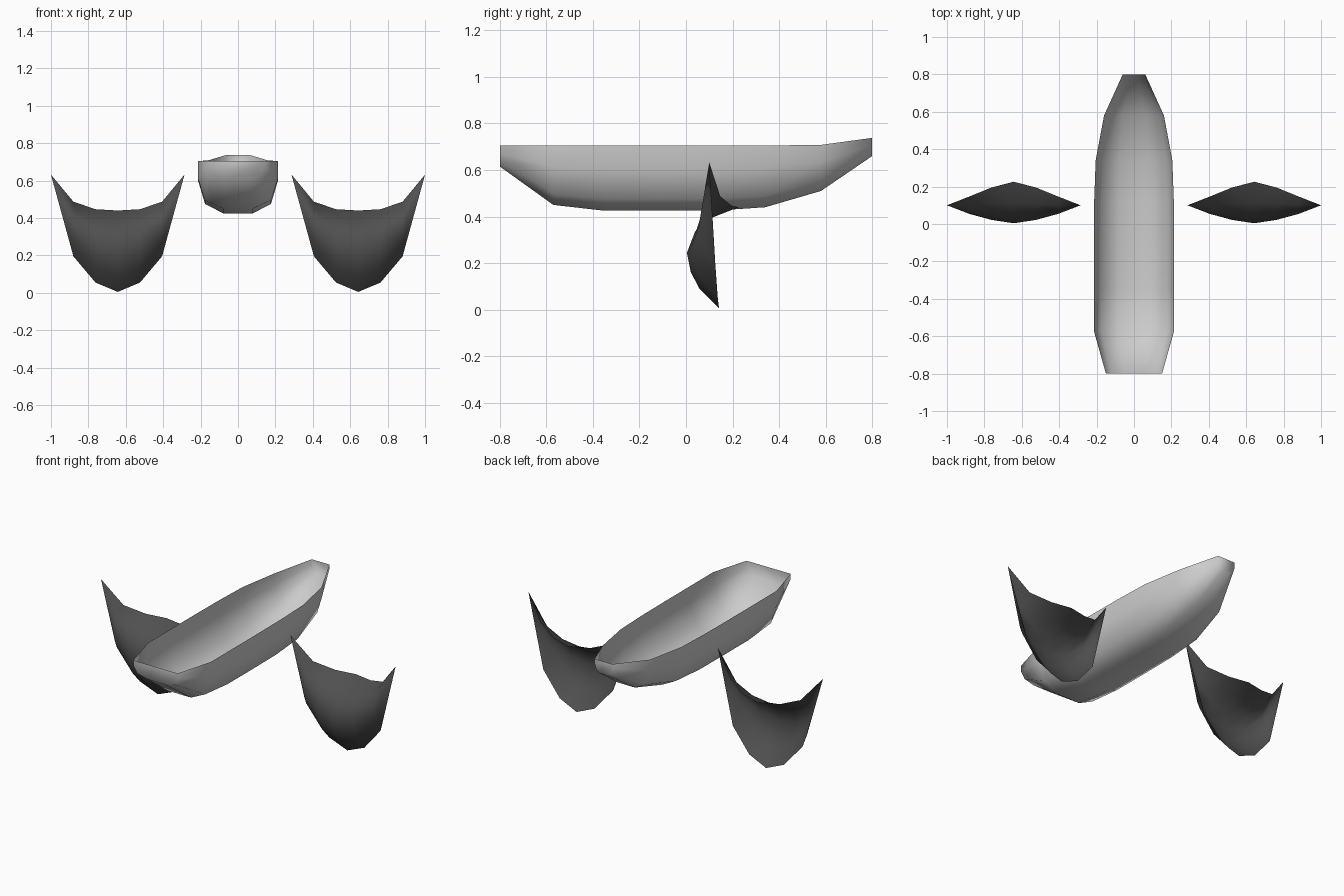
import bpy, bmesh

if "Cube" in bpy.data.objects:
    bpy.data.objects.remove(bpy.data.objects["Cube"])


def material(name, v):
    m = bpy.data.materials.new(name)
    m.diffuse_color = (v, v, v, 1)
    m.use_nodes = True
    m.node_tree.nodes["Principled BSDF"].inputs["Base Color"].default_value = m.diffuse_color
    return m


def loft(name, rows, mat, caps=False):
    """Skin a list of equal-length point rows into one smooth open shell."""
    bm = bmesh.new()
    vs = [[bm.verts.new(p) for p in row] for row in rows]
    for a, b in zip(vs, vs[1:]):
        for i in range(len(a) - 1):
            bm.faces.new((a[i], b[i], b[i + 1], a[i + 1]))
    if caps:
        bm.faces.new(vs[0])
        bm.faces.new(vs[-1][::-1])
    bmesh.ops.remove_doubles(bm, verts=bm.verts, dist=0.0005)
    if caps:
        bmesh.ops.recalc_face_normals(bm, faces=bm.faces)
    for f in bm.faces:
        f.smooth = True
    me = bpy.data.meshes.new(name)
    bm.to_mesh(me)
    bm.free()
    me.materials.append(mat)
    ob = bpy.data.objects.new(name, me)
    bpy.context.collection.objects.link(ob)
    return ob


light_grey = material("light grey", 0.6)
dark_grey = material("dark grey", 0.08)

# Open hull: stations along y as (y, half width, top z, bottom z)
stations = [(-0.80, 0.15, 0.705, 0.615), (-0.57, 0.215, 0.705, 0.45),
            (-0.35, 0.215, 0.705, 0.425), (-0.11, 0.215, 0.705, 0.425),
            (0.12, 0.213, 0.705, 0.425), (0.34, 0.205, 0.705, 0.44),
            (0.58, 0.16, 0.708, 0.51), (0.80, 0.06, 0.738, 0.66)]
# half section: (share of width, share of depth)
half = [(1, 0), (1, 0.36), (0.82, 0.82), (0.37, 1)]
section = [(-w, d) for w, d in half] + half[::-1]
hull = [[(w * hw, y, top + (bot - top) * d) for w, d in section]
        for y, hw, top, bot in stations]
loft("hull", hull, light_grey, caps=True)

# Billowed sheets: columns from pointed tip to middle
# (x offset, y top, y bulge, y bottom, z top, z bottom)
columns = [(0.357, 0.10, 0.10, 0.10, 0.632, 0.632),
           (0.237, 0.147, 0.054, 0.126, 0.487, 0.195),
           (0.119, 0.195, 0.022, 0.136, 0.447, 0.055),
           (0.0, 0.226, 0.004, 0.142, 0.440, 0.005)]
# curve down each column: (height share, blend to top edge, blend to bottom edge)
curve = [(1, 1, 0), (0.9, 0.5, 0), (0.75, 0.15, 0), (0.55, 0, 0),
         (0.36, 0, 0.12), (0.2, 0, 0.38), (0, 0, 1)]


def column(cx, side, c):
    dx, yt, ym, yb, zt, zb = c
    return [(cx + side * dx, ym + (yt - ym) * t + (yb - ym) * b, zb + (zt - zb) * h)
            for h, t, b in curve]


for name, cx in (("left_sheet", -0.643), ("right_sheet", 0.643)):
    rows = [column(cx, -1, c) for c in columns]
    rows += [column(cx, 1, c) for c in columns[-2::-1]]
    # tips are single points, so build the degenerate ends as triangles
    bm = bmesh.new()
    tip_a, tip_b = bm.verts.new(rows[0][0]), bm.verts.new(rows[-1][0])
    vs = [[bm.verts.new(p) for p in r] for r in rows[1:-1]]
    n = len(curve) - 1
    for i in range(n):
        bm.faces.new((tip_a, vs[0][i + 1], vs[0][i]))
        bm.faces.new((tip_b, vs[-1][i], vs[-1][i + 1]))
        for a, b in zip(vs, vs[1:]):
            bm.faces.new((a[i], a[i + 1], b[i + 1], b[i]))
    for f in bm.faces:
        f.smooth = True
    me = bpy.data.meshes.new(name)
    bm.to_mesh(me)
    bm.free()
    me.materials.append(dark_grey)
    bpy.context.collection.objects.link(bpy.data.objects.new(name, me))
